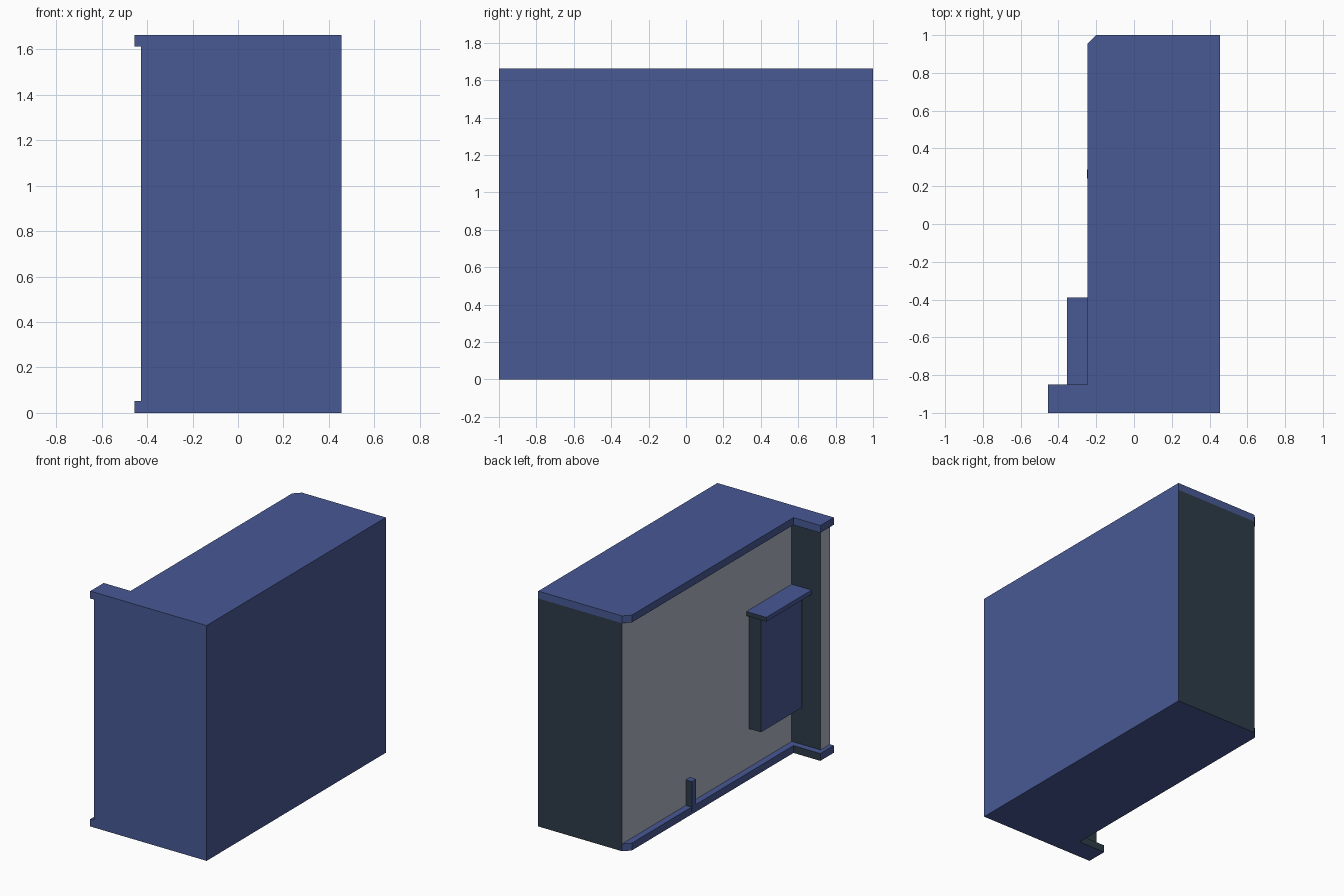
import bpy, bmesh

if "Cube" in bpy.data.objects:
    bpy.data.objects.remove(bpy.data.objects["Cube"])


def material(name, rgb):
    m = bpy.data.materials.new(name)
    m.diffuse_color = (*rgb, 1)
    m.use_nodes = True
    m.node_tree.nodes["Principled BSDF"].inputs["Base Color"].default_value = m.diffuse_color
    return m


BLUE = material("blue_panel", (0.065, 0.10, 0.30))
DARK = material("dark_slate", (0.027, 0.045, 0.065))
GREY = material("light_grey", (0.42, 0.46, 0.54))
SLOTS = [BLUE, GREY, DARK]


def prism(name, outline, z0, z1, left=0, back=0, caps=True):
    """Extrude a counter-clockwise plan outline; left/back pick slots for -x/+y faces."""
    bm = bmesh.new()
    low = [bm.verts.new((x, y, z0)) for x, y in outline]
    high = [bm.verts.new((x, y, z1)) for x, y in outline]
    n = len(outline)
    for i in range(n):
        j = (i + 1) % n
        bm.faces.new((low[i], low[j], high[j], high[i]))
    if caps:
        bm.faces.new(low[::-1])
        bm.faces.new(high)
    bm.normal_update()
    for f in bm.faces:
        if f.normal.x < -0.9:
            f.material_index = left
        elif f.normal.y > 0.9:
            f.material_index = back
    mesh = bpy.data.meshes.new(name)
    bm.to_mesh(mesh)
    bm.free()
    for m in SLOTS:
        mesh.materials.append(m)
    ob = bpy.data.objects.new(name, mesh)
    bpy.context.collection.objects.link(ob)
    return ob


def rect(x0, x1, y0, y1):
    return [(x0, y0), (x1, y0), (x1, y1), (x0, y1)]


X, Y, H, T = 0.455, 1.0, 1.663, 0.052   # half width, half length, height, trim thickness
WALL = -0.2                              # recessed left wall

# Main body: L-shaped plan, open ends covered by the trim plates
prism("main_body", [(-0.426, -Y), (X, -Y), (X, Y), (WALL, Y),
                    (WALL, -0.895), (-0.426, -0.895)],
      T, H - T, left=1, back=2, caps=False)

# Top and bottom plates overhang the recessed wall, with a clipped rear corner
plate = [(-X, -Y), (X, -Y), (X, Y), (WALL, Y), (-0.245, 0.955),
         (-0.245, -0.85), (-X, -0.85)]
prism("bottom_plate", plate, 0, T, back=2)
prism("top_plate", plate, H - T, H)

# Wall cabinet with overhanging lid
prism("wall_cabinet", rect(-0.295, WALL, -0.872, -0.416), 0.325, 1.133, back=2)
prism("cabinet_lid", rect(-0.355, WALL, -0.895, -0.39), 1.133, 1.163, back=2)

# Small post at the foot of the wall
prism("foot_post", rect(-0.248, WALL, 0.242, 0.288), 0.02, 0.233, back=2)
